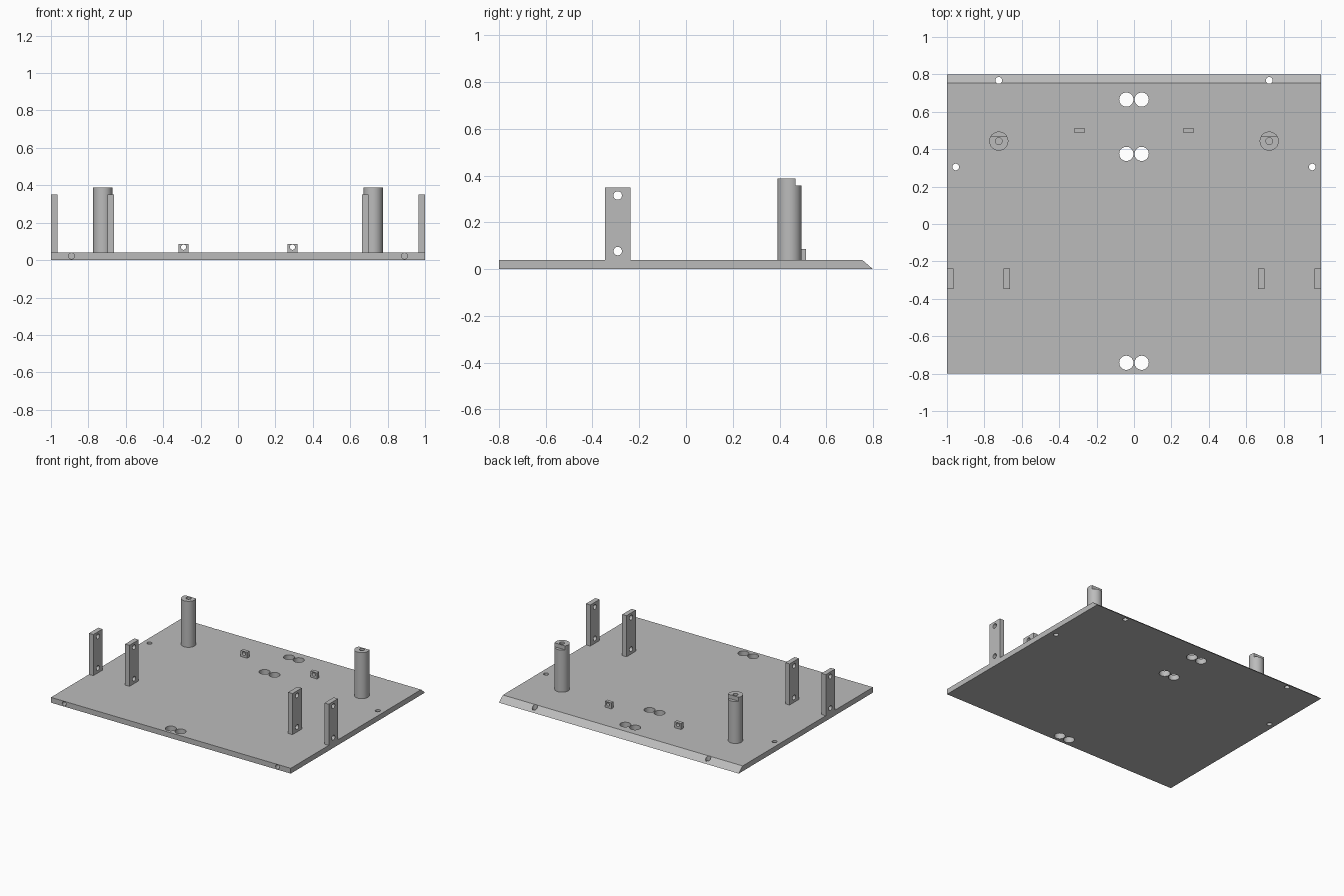
import bpy, bmesh, math
from mathutils import Matrix, Vector

old = bpy.data.objects.get("Cube")
if old:
    bpy.data.objects.remove(old, do_unlink=True)

grey = bpy.data.materials.new("plain_grey")
grey.use_nodes = True
COLOUR = (0.5, 0.5, 0.5, 1)
grey.diffuse_color = COLOUR
grey.node_tree.nodes["Principled BSDF"].inputs["Base Color"].default_value = COLOUR

TOP = 0.04
ROT = {"X": Matrix.Rotation(math.pi / 2, 4, "Y"),
       "Y": Matrix.Rotation(math.pi / 2, 4, "X"),
       "Z": Matrix.Identity(4)}


def add_box(bm, lo, hi):
    lo, hi = Vector(lo), Vector(hi)
    mat = Matrix.Translation((lo + hi) / 2) @ Matrix.Diagonal((*(hi - lo), 1))
    return bmesh.ops.create_cube(bm, size=1, matrix=mat)["verts"]


def add_rod(bm, centre, radius, depth, axis="Z", sides=32):
    bmesh.ops.create_cone(bm, cap_ends=True, segments=sides, radius1=radius,
                          radius2=radius, depth=depth,
                          matrix=Matrix.Translation(centre) @ ROT[axis])


def to_object(name, bm):
    mesh = bpy.data.meshes.new(name)
    bm.to_mesh(mesh)
    bm.free()
    obj = bpy.data.objects.new(name, mesh)
    bpy.context.collection.objects.link(obj)
    return obj


def finish(name, bm, cut):
    """Subtract the cutter mesh from the body and bake the result."""
    obj = to_object(name, bm)
    cutter = to_object(name + "_cutter", cut)
    cutter.hide_render = True
    mod = obj.modifiers.new("holes", "BOOLEAN")
    mod.operation, mod.solver, mod.object = "DIFFERENCE", "EXACT", cutter
    bpy.ops.object.select_all(action="DESELECT")
    bpy.context.view_layer.objects.active = obj
    obj.select_set(True)
    bpy.ops.object.modifier_apply(modifier=mod.name)
    bpy.data.objects.remove(cutter, do_unlink=True)
    obj.data.materials.clear()
    obj.data.materials.append(grey)
    bpy.ops.object.shade_smooth_by_angle(angle=math.radians(30))


# Base plate with a sloped rear edge
body, cut = bmesh.new(), bmesh.new()
for v in add_box(body, (-1, -0.8, 0), (1, 0.8, TOP)):
    if v.co.y > 0 and v.co.z > TOP / 2:
        v.co.y = 0.753
for s in (-1, 1):
    for y in (-0.742, 0.375, 0.665):               # paired cable holes
        add_rod(cut, (s * 0.041, y, TOP / 2), 0.038, 0.2)
    add_rod(cut, (s * 0.953, 0.305, TOP / 2), 0.018, 0.2)
    add_rod(cut, (s * 0.723, 0.768, TOP / 2), 0.018, 0.2)
    add_rod(cut, (s * 0.89, -0.8, 0.022), 0.016, 0.12, "Y")  # blind front holes
finish("base_plate", body, cut)

for s, side in ((-1, "right"), (1, "left")):
    # Pillar with a stepped top and a central screw hole
    body, cut = bmesh.new(), bmesh.new()
    x, y, height = s * 0.723, 0.443, 0.387
    add_rod(body, (x, y, (TOP + height) / 2), 0.051, height - TOP, sides=48)
    add_rod(cut, (x, y, height), 0.018, 0.24)
    add_box(cut, (x - 0.1, 0.469, 0.357), (x + 0.1, 0.6, 0.5))
    finish(side + "_pillar", body, cut)

    # Pair of upright brackets with two cross holes each
    for x, place in ((0.982, "outer"), (0.68, "inner")):
        body, cut = bmesh.new(), bmesh.new()
        add_box(body, (s * x - 0.018, -0.347, TOP), (s * x + 0.018, -0.237, 0.35))
        for z in (0.077, 0.315):
            add_rod(cut, (s * x, -0.292, z), 0.018, 0.2, "X")
        finish(f"{side}_{place}_bracket", body, cut)

    # Small lug with a hole running front to back
    body, cut = bmesh.new(), bmesh.new()
    x = s * 0.291
    add_box(body, (x - 0.027, 0.486, TOP), (x + 0.027, 0.513, 0.085))
    add_rod(cut, (x, 0.5, 0.069), 0.014, 0.2, "Y")
    finish(side + "_lug", body, cut)
